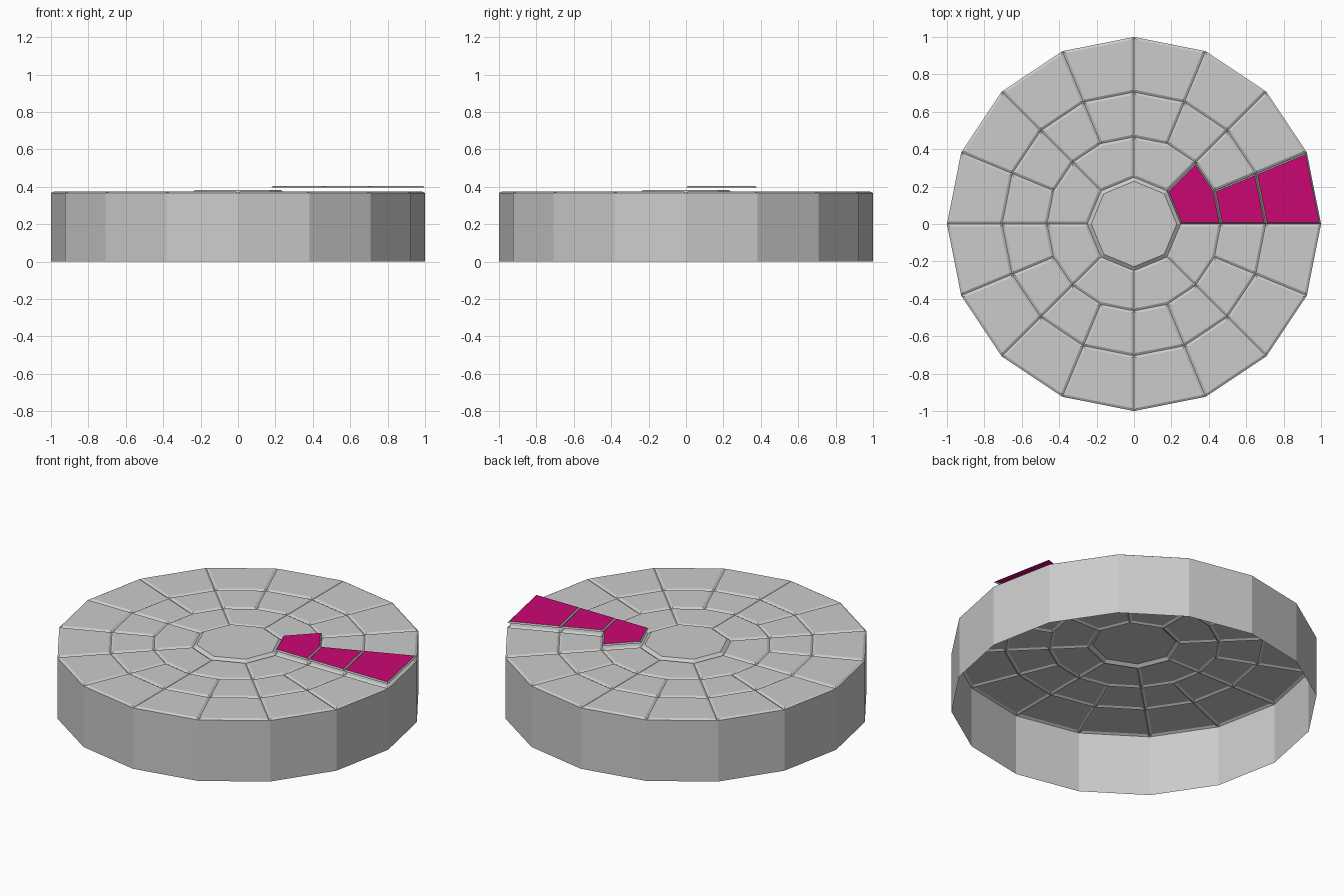
import bpy, bmesh
from math import cos, sin, pi

if "Cube" in bpy.data.objects:
    bpy.data.objects.remove(bpy.data.objects["Cube"])

RINGS = [0.25, 0.465, 0.705, 1.0]   # radii of the panel boundaries
WALL_TOP = 0.367


def pt(r, k, z):
    """Point on ring r at step k of 16."""
    a = k * pi / 8
    return (r * cos(a), r * sin(a), z)


def cell(ring, k, z):
    """Outline of one panel, counter-clockwise from above."""
    a, b = RINGS[ring], RINGS[ring + 1]
    if ring == 0:   # inner panels span two steps
        return [pt(a, k, z), pt(b, k, z), pt(b, k + 1, z), pt(b, k + 2, z), pt(a, k + 2, z)]
    return [pt(a, k, z), pt(b, k, z), pt(b, k + 1, z), pt(a, k + 1, z)]


def make(name, outlines, inset, depth, wall=False, colour=None):
    """Raised bevelled panels from outlines, with an optional outer wall."""
    bm = bmesh.new()
    panels = [bm.faces.new([bm.verts.new(p) for p in o]) for o in outlines]
    bm.normal_update()
    bmesh.ops.inset_individual(bm, faces=panels, thickness=inset, depth=depth, use_even_offset=True)
    if colour:
        for f in panels:
            f.material_index = 1
    if wall:
        for k in range(16):
            bm.faces.new([bm.verts.new(p) for p in (
                pt(1, k, 0), pt(1, k + 1, 0), pt(1, k + 1, WALL_TOP), pt(1, k, WALL_TOP))])
    bmesh.ops.remove_doubles(bm, verts=bm.verts, dist=1e-4)
    me = bpy.data.meshes.new(name)
    bm.to_mesh(me)
    bm.free()
    ob = bpy.data.objects.new(name, me)
    bpy.context.collection.objects.link(ob)
    if colour:
        grey = bpy.data.materials.new("rim_grey")
        grey.diffuse_color = (0.4, 0.4, 0.4, 1)
        grey.use_nodes = True
        grey.node_tree.nodes["Principled BSDF"].inputs["Base Color"].default_value = grey.diffuse_color
        mat = bpy.data.materials.new("magenta")
        mat.diffuse_color = colour
        mat.use_nodes = True
        mat.node_tree.nodes["Principled BSDF"].inputs["Base Color"].default_value = mat.diffuse_color
        me.materials.append(grey)
        me.materials.append(mat)
    return ob


# Open-bottomed drum with panelled top
cells = [cell(0, k, WALL_TOP) for k in range(0, 16, 2)]
cells += [cell(r, k, WALL_TOP) for r in (1, 2) for k in range(16)]
make("panelled_drum", cells, 0.013, 0.008, wall=True)

# Raised octagonal hub
make("centre_hub", [[pt(RINGS[0], k, WALL_TOP) for k in range(0, 16, 2)]], 0.02, 0.016)

# Floating coloured plates above one wedge
for ring, name in enumerate(("inner_plate", "middle_plate", "outer_plate")):
    make(name, [cell(ring, 0, 0.395)], 0.008, 0.008, colour=(0.6, 0.002, 0.17, 1))
